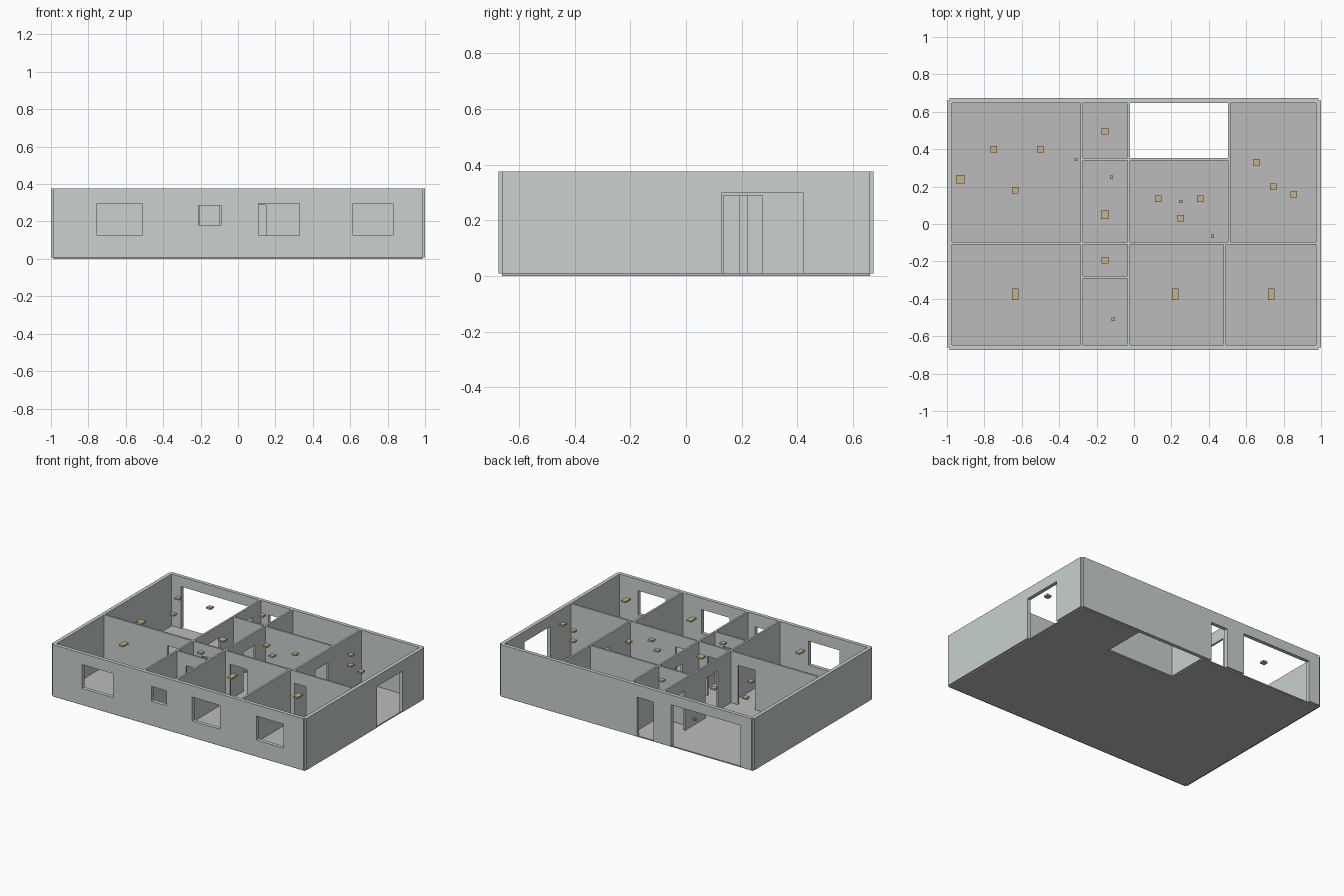
import bpy, bmesh
from mathutils import Vector

if "Cube" in bpy.data.objects:
    bpy.data.objects.remove(bpy.data.objects["Cube"])


def material(name, rgb):
    m = bpy.data.materials.new(name)
    m.diffuse_color = (*rgb, 1)
    m.use_nodes = True
    m.node_tree.nodes["Principled BSDF"].inputs["Base Color"].default_value = m.diffuse_color
    return m


PLASTER = material("plaster", (0.58, 0.64, 0.62))
SLAB = material("slab", (0.5, 0.5, 0.5))
TAN = material("tan", (0.58, 0.45, 0.24))


def panel(name, u0, u1, v0, v1, holes, to3d, push, mat):
    """Rectangle with rectangular holes, extruded along push."""
    us = sorted({u0, u1, *[c for h in holes for c in h[:2]]})
    vs = sorted({v0, v1, *[c for h in holes for c in h[2:]]})
    bm = bmesh.new()
    for a, b in zip(us, us[1:]):
        for c, d in zip(vs, vs[1:]):
            mu, mv = (a + b) / 2, (c + d) / 2
            if any(h[0] < mu < h[1] and h[2] < mv < h[3] for h in holes):
                continue
            bm.faces.new([bm.verts.new(to3d(*p)) for p in ((a, c), (b, c), (b, d), (a, d))])
    bmesh.ops.remove_doubles(bm, verts=bm.verts, dist=1e-5)
    ext = bmesh.ops.extrude_face_region(bm, geom=bm.faces[:], use_keep_orig=True)
    top = [e for e in ext["geom"] if isinstance(e, bmesh.types.BMVert)]
    bmesh.ops.translate(bm, verts=top, vec=Vector(push))
    bmesh.ops.recalc_face_normals(bm, faces=bm.faces)
    bmesh.ops.dissolve_limit(bm, angle_limit=0.01, verts=bm.verts, edges=bm.edges)
    me = bpy.data.meshes.new(name)
    bm.to_mesh(me)
    bm.free()
    me.materials.append(mat)
    bpy.context.collection.objects.link(bpy.data.objects.new(name, me))


BASE, TOP, DOOR = 0.008, 0.375, 0.288
OUT, IN = 0.026, 0.013
X, Y = 0.987, 0.66


def wall(name, axis, at, a, b, thick, holes=()):
    """Wall centred on a line; axis is the direction it runs along."""
    h = [(*o, BASE, DOOR) if len(o) == 2 else o for o in holes]
    s = at - thick / 2
    if axis == "x":
        panel(name, a, b, BASE, TOP, h, lambda u, v: (u, s, v), (0, thick, 0), PLASTER)
    else:
        panel(name, a, b, BASE, TOP, h, lambda u, v: (s, u, v), (thick, 0, 0), PLASTER)


# Floor slab with open courtyard notch
panel("floor", -X, X, -Y, Y, [(-0.028, 0.51, 0.347, Y)],
      lambda u, v: (u, v, 0), (0, 0, BASE), SLAB)

# Outer walls with windows and doors
wall("front_wall", "x", -Y, -X, X, OUT,
     [(-0.755, -0.51, 0.125, 0.295), (-0.21, -0.09, 0.18, 0.285),
      (0.11, 0.33, 0.125, 0.295), (0.615, 0.83, 0.125, 0.295)])
wall("back_wall", "x", Y, -X, X, OUT, [(-0.9, -0.355, BASE, 0.305), (-0.215, -0.085)])
wall("left_wall", "y", -X, -Y, Y, OUT)
wall("right_wall", "y", X, -Y, Y, OUT, [(0.13, 0.42, BASE, 0.3)])

# Inner walls
wall("middle_wall", "x", -0.104, -X, X, IN,
     [(-0.475, -0.34), (-0.205, -0.1), (0.015, 0.15), (0.52, 0.61)])
wall("hall_left_wall", "y", -0.28, -Y, Y, IN, [(0.05, 0.19), (0.42, 0.56)])
wall("hall_right_wall", "y", -0.028, -Y, Y, IN, [(0.09, 0.22)])
wall("courtyard_wall", "x", 0.347, -0.28, 0.51, IN)
wall("washroom_wall", "x", -0.285, -0.28, -0.028, IN, [(-0.205, -0.1)])
wall("kitchen_wall", "y", 0.51, -0.104, Y, IN, [(0.135, 0.275)])
wall("bedroom_wall", "y", 0.485, -Y, -0.104, IN)

# Small fixtures: x, y, z centre, x size, y size
FIX = {
    "bedroom_lamp": [(x, -0.375, 0.357, 0.035, 0.06) for x in (-0.635, 0.22, 0.735)],
    "ceiling_lamp": [(x, y, 0.358, 0.035, 0.035) for x, y in
                     ((-0.75, 0.4), (-0.5, 0.4), (-0.635, 0.18), (-0.155, 0.495),
                      (-0.155, -0.195), (0.13, 0.135), (0.355, 0.135), (0.25, 0.03),
                      (0.655, 0.33), (0.745, 0.2), (0.855, 0.16))],
    "hall_lamp": [(-0.155, 0.05, 0.355, 0.045, 0.045)],
    "wall_unit": [(-0.93, 0.24, 0.2, 0.045, 0.045)],
    "sensor": [(x, y, 0.065, 0.018, 0.018) for x, y in
               ((-0.31, 0.345), (-0.12, 0.25), (0.25, 0.12), (0.42, -0.065), (-0.11, -0.51))],
}
for name, items in FIX.items():
    for x, y, z, sx, sy in items:
        panel(name, x - sx / 2, x + sx / 2, y - sy / 2, y + sy / 2, [],
              lambda u, v: (u, v, z - 0.006), (0, 0, 0.012), TAN)
